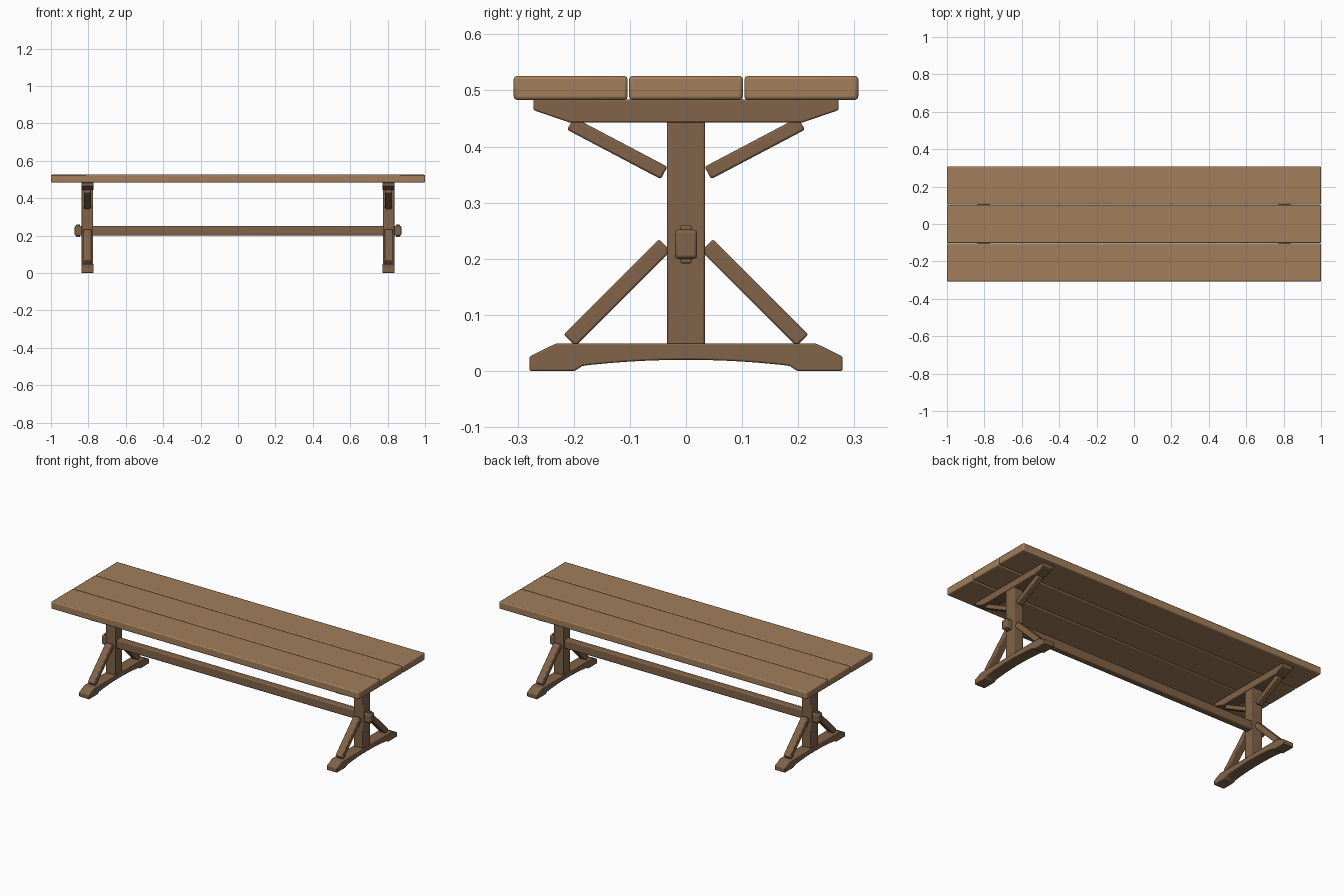
import bpy, bmesh, math
from mathutils import Matrix

if "Cube" in bpy.data.objects:
    bpy.data.objects.remove(bpy.data.objects["Cube"])


def material(name, color):
    m = bpy.data.materials.new(name)
    m.diffuse_color = (*color, 1)
    m.use_nodes = True
    m.node_tree.nodes["Principled BSDF"].inputs["Base Color"].default_value = m.diffuse_color
    return m


TOP_WOOD = material("light_wood", (0.36, 0.21, 0.105))
LEG_WOOD = material("dark_wood", (0.22, 0.125, 0.066))


def finish(name, bm, mat, bevel, segments=2):
    bmesh.ops.recalc_face_normals(bm, faces=bm.faces)
    me = bpy.data.meshes.new(name)
    bm.to_mesh(me)
    bm.free()
    me.materials.append(mat)
    ob = bpy.data.objects.new(name, me)
    bpy.context.collection.objects.link(ob)
    mod = ob.modifiers.new("edge_rounding", 'BEVEL')
    mod.width, mod.segments = bevel, segments
    mod.limit_method, mod.angle_limit = 'ANGLE', math.radians(20)
    bpy.context.view_layer.objects.active = ob
    ob.select_set(True)
    bpy.ops.object.shade_smooth_by_angle(angle=math.radians(35))
    ob.select_set(False)
    return ob


def box(name, center, size, mat=LEG_WOOD, bevel=0.004, tilt=0.0):
    bm = bmesh.new()
    bmesh.ops.create_cube(bm, size=1, matrix=Matrix.Translation(center)
                          @ Matrix.Rotation(tilt, 4, 'X')
                          @ Matrix.Diagonal((*size, 1)))
    return finish(name, bm, mat, bevel)


def profile(name, half, x, width, bevel=0.003):
    """Extrude a y/z outline along x; half holds the +y side, top to bottom."""
    pts = half + [(-y, z) for y, z in reversed(half) if y > 0]
    bm = bmesh.new()
    face = bm.faces.new([bm.verts.new((x - width / 2, y, z)) for y, z in pts])
    ext = bmesh.ops.extrude_face_region(bm, geom=[face])
    bmesh.ops.translate(bm, vec=(width, 0, 0),
                        verts=[v for v in ext["geom"] if isinstance(v, bmesh.types.BMVert)])
    return finish(name, bm, LEG_WOOD, bevel)


def brace(name, x, a, b, thick, width):
    """Diagonal bar between two y/z points."""
    dy, dz = b[0] - a[0], b[1] - a[1]
    box(name, (x, (a[0] + b[0]) / 2, (a[1] + b[1]) / 2),
        (width, math.hypot(dy, dz), thick), tilt=math.atan2(dz, dy))


# seat planks
for i, label in enumerate(("front", "middle", "back")):
    box(f"{label}_plank", (0, (i - 1) * 0.2055, 0.5045), (2, 0.203, 0.043), TOP_WOOD, 0.006)

# foot outline with a shallow arch underneath
arch = [(0.17 * t, 0.020 - 0.009 * t * t) for t in (1, 0.8, 0.6, 0.4, 0.2, 0)]
foot = [(0.232, 0.049), (0.279, 0.026), (0.279, 0.0), (0.198, 0.0), (0.185, 0.009)] + arch
bearer = [(0.272, 0.484), (0.272, 0.465), (0.208, 0.443)]

# trestles
for side, s in (("left", -1), ("right", 1)):
    x = s * 0.805
    profile(f"{side}_foot", foot, x, 0.066)
    profile(f"{side}_seat_bearer", bearer, x, 0.066)
    box(f"{side}_post", (x, 0, 0.246), (0.062, 0.068, 0.400))
    for label, f in (("front", -1), ("back", 1)):
        brace(f"{side}_{label}_lower_brace", x, (f * 0.0375, 0.2245), (f * 0.2075, 0.0545), 0.030, 0.042)
        brace(f"{side}_{label}_upper_brace", x, (f * 0.039, 0.353), (f * 0.206, 0.441), 0.025, 0.036)
    # wedge key through the stretcher end
    box(f"{side}_stretcher_key", (s * 0.855, 0, 0.226), (0.020, 0.020, 0.068), bevel=0.003)

# long stretcher
box("stretcher", (0, 0, 0.226), (1.746, 0.040, 0.052), bevel=0.006)
